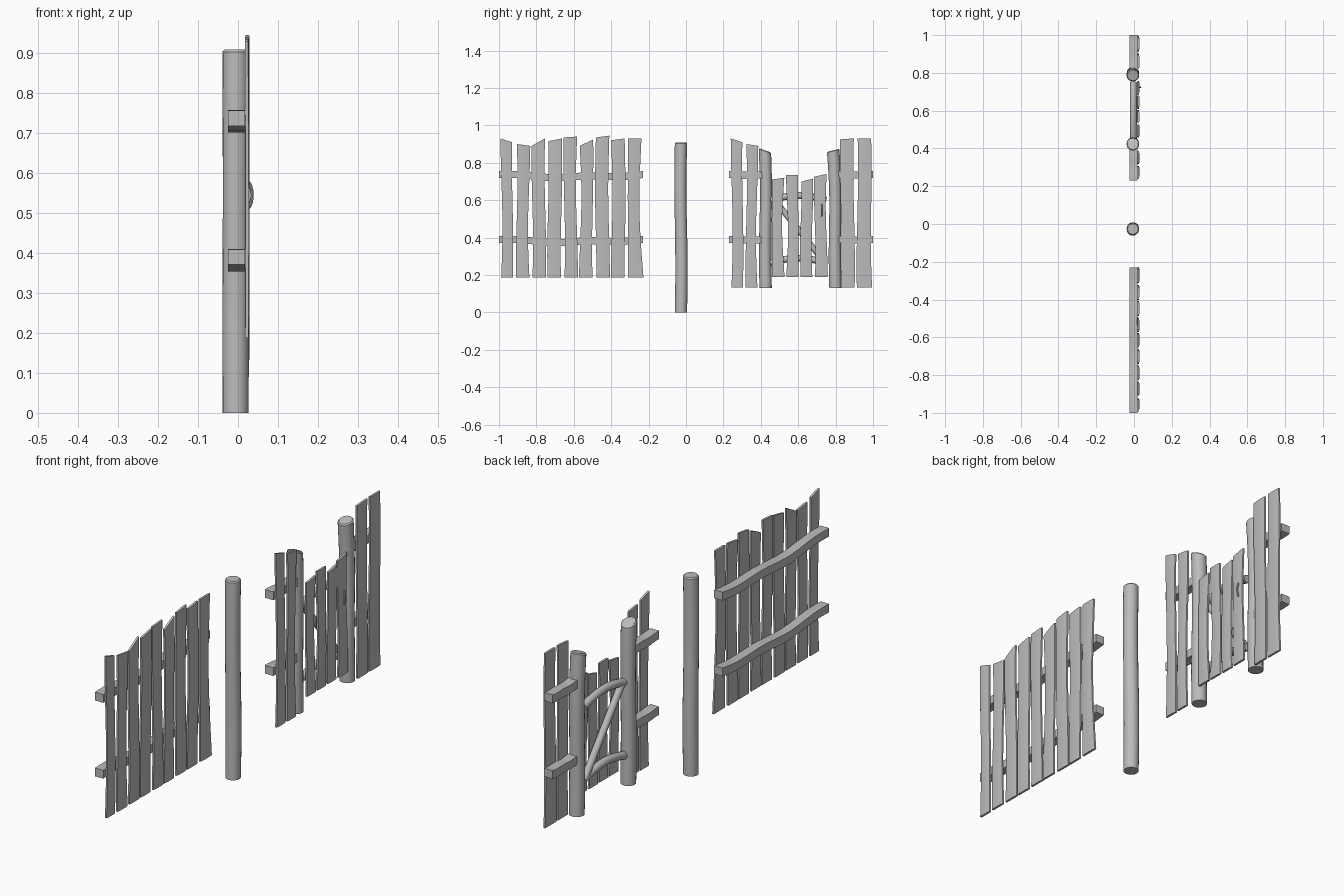
import bpy, bmesh, math
from mathutils import Vector

cube = bpy.data.objects.get("Cube")
if cube:
    bpy.data.objects.remove(cube)

grey = bpy.data.materials.new("weathered_grey")
grey.use_nodes = True
COLOUR = (0.5, 0.5, 0.5, 1)
grey.diffuse_color = COLOUR
grey.node_tree.nodes["Principled BSDF"].inputs["Base Color"].default_value = COLOUR


def loft(name, rings):
    """Skin a list of equal point rings and cap both ends."""
    bm = bmesh.new()
    loops = [[bm.verts.new(p) for p in ring] for ring in rings]
    n = len(loops[0])
    for a, b in zip(loops, loops[1:]):
        for i in range(n):
            j = (i + 1) % n
            bm.faces.new((a[i], a[j], b[j], b[i]))
    bm.faces.new(loops[0])
    bm.faces.new(loops[-1])
    bmesh.ops.recalc_face_normals(bm, faces=bm.faces)
    mesh = bpy.data.meshes.new(name)
    bm.to_mesh(mesh)
    bm.free()
    mesh.materials.append(grey)
    ob = bpy.data.objects.new(name, mesh)
    bpy.context.collection.objects.link(ob)
    bpy.ops.object.select_all(action='DESELECT')
    ob.select_set(True)
    bpy.context.view_layer.objects.active = ob
    bpy.ops.object.shade_smooth_by_angle(angle=math.radians(35))
    return ob


def lerp(a, b, t):
    return a + (b - a) * t


def plank(name, y, width, bottom, top_l, top_r, phase, foot=0):
    """Thin board with wavering edges, a slanted top and an optional flared foot."""
    rings = []
    steps = 12
    for k in range(steps + 1):
        t = k / steps
        sway = 0.004 * math.sin(5 * t + phase * 2)
        half = width / 2 - 0.003 * math.sin(math.pi * t) * (1 + math.sin(phase))
        y0, y1 = y + sway - half, y + sway + half + foot * (1 - t) ** 3
        z0, z1 = lerp(bottom, top_l, t), lerp(bottom, top_r, t)
        x = 0.018 + 0.001 * math.sin(4 * t + phase)
        rings.append([(x, y0, z0), (x + 0.008, y0, z0), (x + 0.01, lerp(y0, y1, 0.2), lerp(z0, z1, 0.2)),
                      (x + 0.01, lerp(y0, y1, 0.8), lerp(z0, z1, 0.8)), (x + 0.008, y1, z1), (x, y1, z1)])
    loft(name, rings)


def rail(name, y0, y1, z, dip):
    """Square beam running along y with a gentle wave."""
    rings = []
    for k in range(15):
        t = k / 14
        c = z - dip * math.sin(math.pi * t) + dip * 0.4 * math.sin(4 * math.pi * t)
        y = lerp(y0, y1, t)
        rings.append([(x, y, c + h) for x, h in
                      ((-0.025, -0.019), (0.018, -0.019), (0.018, 0.019), (-0.025, 0.019))])
    loft(name, rings)


def post(name, y, bottom, top, slant=0, lean=0, bow=0):
    """Round post with a chamfered, slightly slanted top."""
    rings = []
    levels = [(k / 12, 1) for k in range(13)] + [(1.006, 0.85)]
    for t, s in levels:
        cy = y + lean * t ** 3 + bow * math.sin(2 * math.pi * t)
        r = 0.0325 * s * (1 + 0.02 * math.sin(7 * t + y))
        ring = []
        for i in range(20):
            a = math.tau * i / 20
            dy = r * math.sin(a)
            ring.append((-0.006 + r * math.cos(a), cy + dy, lerp(bottom, top, t) + slant * dy * t ** 4))
        rings.append(ring)
    loft(name, rings)


def pole(name, points, r, sides=12):
    """Round pole swept along points in the gate plane."""
    pts = [Vector(p) for p in points]
    rings = []
    for i, p in enumerate(pts):
        d = (pts[min(i + 1, len(pts) - 1)] - pts[max(i - 1, 0)]).normalized()
        u = d.orthogonal().normalized()
        if abs(d.x) < 0.9:
            u = (Vector((1, 0, 0)) - d * d.x).normalized()
        v = d.cross(u)
        rings.append([p + (u * math.cos(a) + v * math.sin(a)) * r
                      for a in (math.tau * k / sides for k in range(sides))])
    loft(name, rings)


# Long fence panel
tops = [(.93, .91), (.90, .89), (.89, .93), (.915, .93), (.935, .94),
        (.89, .925), (.935, .945), (.92, .93), (.93, .93)]
for i, (l, r) in enumerate(tops):
    plank(f"panel_plank_{i + 1}", -0.957 + 0.085 * i, 0.062 if i == 0 else 0.072,
          0.187, l, r, i * 1.7, 0.01 if i == 8 else 0)
rail("panel_upper_rail", -1, -0.23, 0.737, 0.013)
rail("panel_lower_rail", -1, -0.23, 0.39, 0.013)

# Free-standing post and gate posts
post("single_post", -0.027, 0, 0.903, bow=0.003)
post("gate_post_near", 0.426, 0.13, 0.862, -0.35, -0.004, -0.003)
post("gate_post_far", 0.799, 0.13, 0.862, 0.25, -0.012, -0.003)

# Short fence pieces beside the gate
sides = [(.274, .062, .93, .91, 0), (.351, .064, .90, .89, 0),
         (.863, .074, .925, .93, 0), (.952, .072, .93, .93, .01)]
for i, (y, w, l, r, foot) in enumerate(sides):
    plank(f"side_plank_{i + 1}", y, w, 0.132, l, r, i * 1.7, foot)
for label, z in (("upper", 0.737), ("lower", 0.39)):
    rail(f"near_{label}_rail", 0.23, 0.43, z, 0.003)
    rail(f"far_{label}_rail", 0.8, 1, z, 0.003)

# Gate boards
gate = [(.49, .066, .71, .72), (.57, .064, .735, .735),
        (.645, .062, .70, .715), (.72, .068, .725, .74)]
for i, (y, w, l, r) in enumerate(gate):
    plank(f"gate_plank_{i + 1}", y, w, 0.19, l, r, 1 + i * 1.9)

# Gate frame of round poles
for label, z in (("upper", 0.6), ("lower", 0.265)):
    pole(f"gate_{label}_pole", [(-0.003, lerp(.45, .75, k / 8), z + .025 * math.sin(math.pi * k / 8))
                                for k in range(9)], 0.018)
pole("gate_brace", [(-0.005, lerp(.74, .465, k / 6), lerp(.27, .61, k / 6)) for k in range(7)], 0.016)

# Gate handles on both faces
for label, x, s in (("front", 0.024, 1), ("back", 0.02, -1)):
    arc = [(x + s * 0.011 * math.sin(a), 0.725, 0.545 - 0.032 * math.cos(a))
           for a in (math.pi * k / 8 for k in range(9))]
    pole(f"{label}_handle", arc, 0.004, 8)
